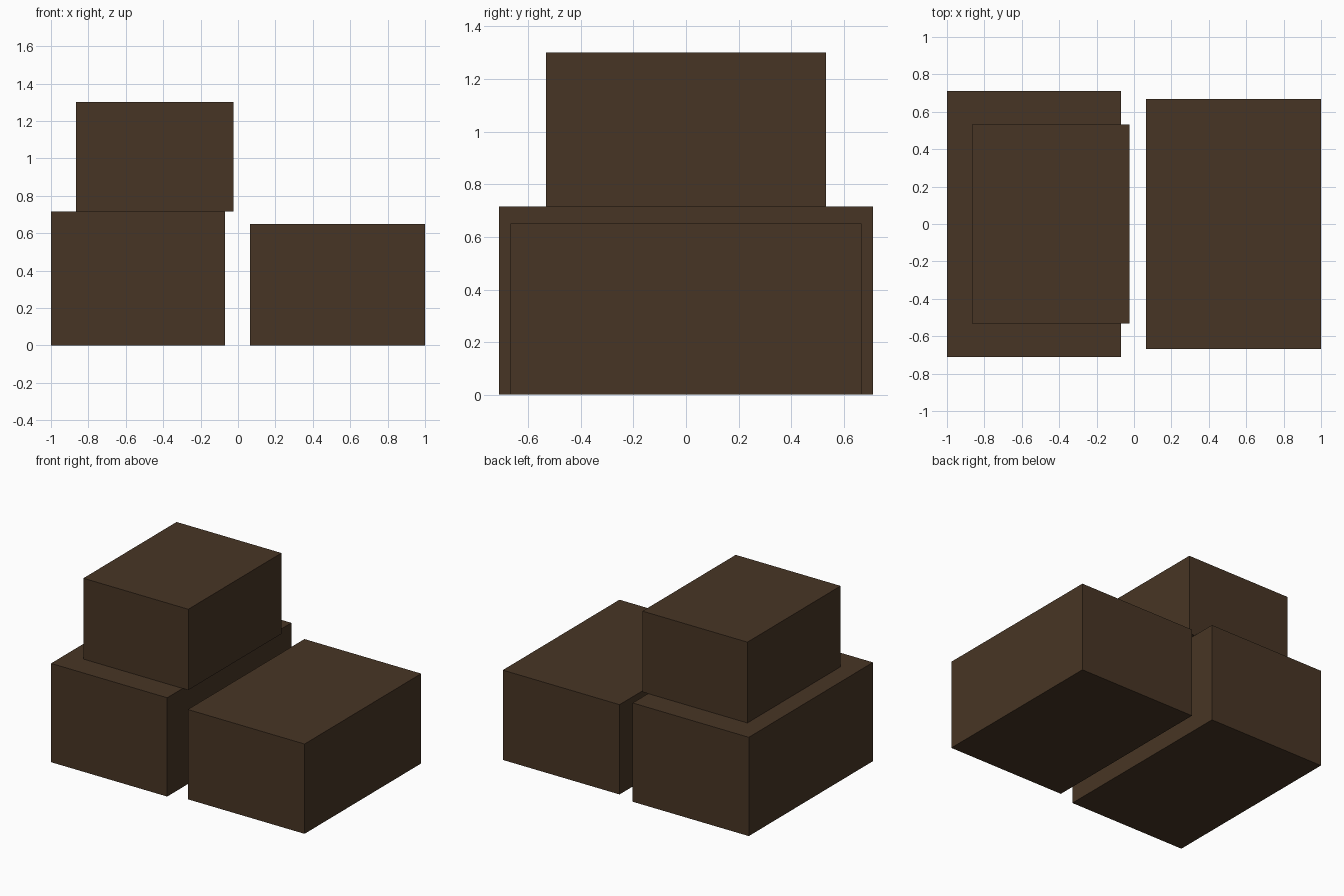
import bpy
import bmesh
from mathutils import Matrix, Vector

cube = bpy.data.objects.get("Cube")
if cube:
    bpy.data.objects.remove(cube, do_unlink=True)

# Single dark brown finish shared by every crate
brown = bpy.data.materials.new("dark_brown")
brown.use_nodes = True
colour = (0.064, 0.036, 0.018, 1)
brown.diffuse_color = colour
brown.node_tree.nodes["Principled BSDF"].inputs["Base Color"].default_value = colour


def add_crate(name, low, high):
    """Flat-faced box spanning two opposite corners, origin at its base centre."""
    low, high = Vector(low), Vector(high)
    size = high - low
    bm = bmesh.new()
    bmesh.ops.create_cube(bm, size=1, matrix=Matrix.Translation((0, 0, size.z / 2))
                          @ Matrix.Diagonal((*size, 1)))
    mesh = bpy.data.meshes.new(name)
    bm.to_mesh(mesh)
    bm.free()
    mesh.materials.append(brown)
    crate = bpy.data.objects.new(name, mesh)
    centre = (low + high) / 2
    crate.location = (centre.x, centre.y, low.z)
    bpy.context.collection.objects.link(crate)


# Two crates on the ground, and a smaller one stacked off-centre
add_crate("right_crate", (-1, -0.71, 0), (-0.07, 0.71, 0.715))
add_crate("left_crate", (0.065, -0.667, 0), (1, 0.667, 0.65))
add_crate("top_crate", (-0.865, -0.533, 0.715), (-0.025, 0.533, 1.3))
